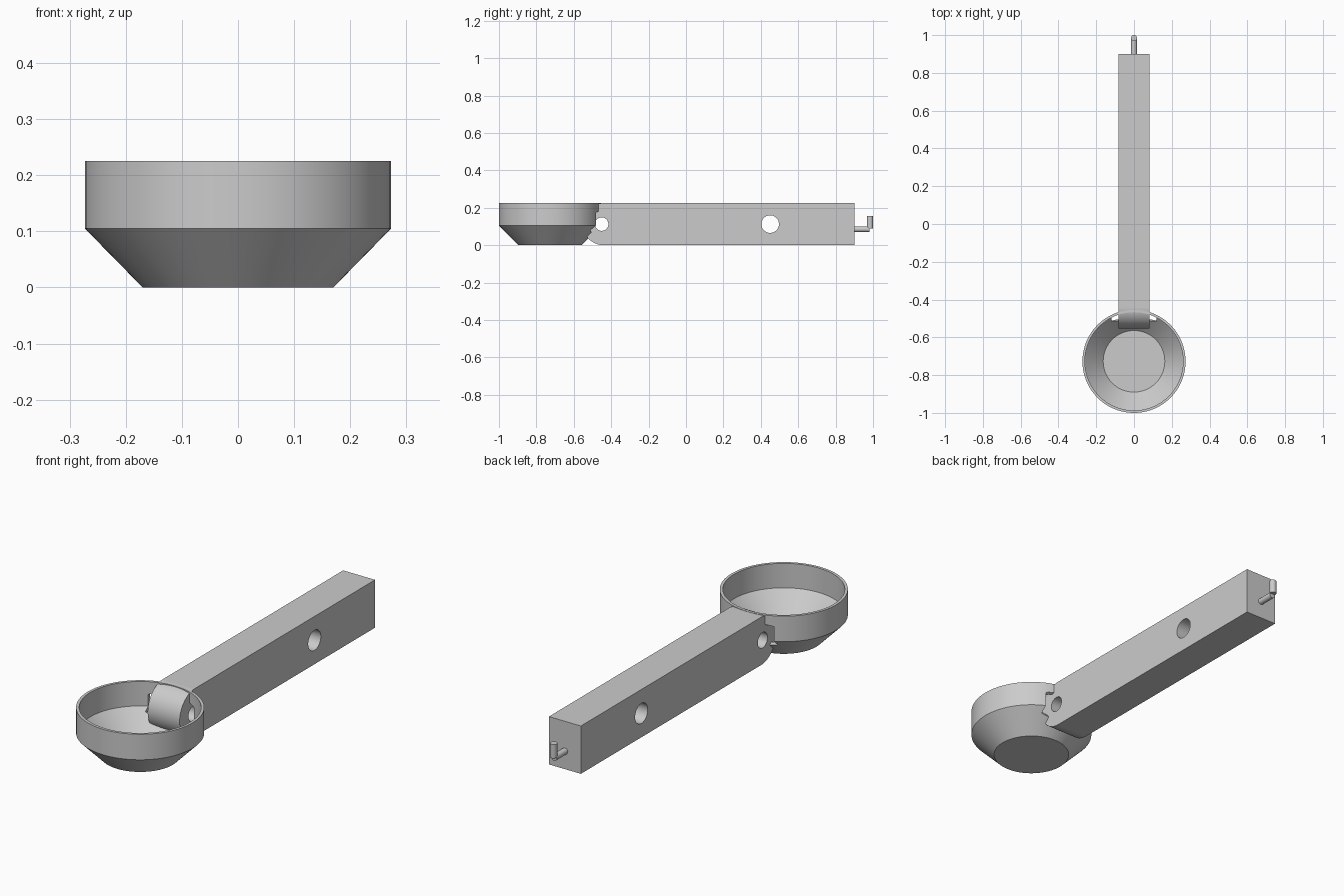
import bpy
import bmesh
from math import sin, cos, pi, radians
from mathutils import Matrix

cube = bpy.data.objects.get("Cube")
if cube:
    bpy.data.objects.remove(cube, do_unlink=True)

grey = bpy.data.materials.new("plain grey")
grey.use_nodes = True
grey.diffuse_color = (0.6, 0.6, 0.6, 1)
grey.node_tree.nodes["Principled BSDF"].inputs["Base Color"].default_value = (0.6, 0.6, 0.6, 1)


def finish(name, bm):
    bmesh.ops.recalc_face_normals(bm, faces=bm.faces[:])
    mesh = bpy.data.meshes.new(name)
    bm.to_mesh(mesh)
    bm.free()
    mesh.materials.append(grey)
    obj = bpy.data.objects.new(name, mesh)
    bpy.context.collection.objects.link(obj)
    return obj


def rod(name, centre, radius, length, axis, segments=48):
    bm = bmesh.new()
    turn = Matrix.Identity(4) if axis == "Z" else Matrix.Rotation(pi / 2, 4, "Y" if axis == "X" else "X")
    bmesh.ops.create_cone(bm, cap_ends=True, segments=segments, radius1=radius, radius2=radius,
                          depth=length, matrix=Matrix.Translation(centre) @ turn)
    return finish(name, bm)


def activate(obj):
    bpy.ops.object.select_all(action="DESELECT")
    obj.select_set(True)
    bpy.context.view_layer.objects.active = obj


def cut(obj, cutter):
    cutter.hide_render = True
    mod = obj.modifiers.new("cut", "BOOLEAN")
    mod.operation = "DIFFERENCE"
    mod.solver = "EXACT"
    mod.object = cutter
    activate(obj)
    bpy.ops.object.modifier_apply(modifier=mod.name)
    bpy.data.objects.remove(cutter, do_unlink=True)


def smooth(obj):
    activate(obj)
    bpy.ops.object.shade_smooth_by_angle(angle=radians(30))
    mod = obj.modifiers.new("flat panels", "WEIGHTED_NORMAL")
    mod.keep_sharp = True


HINGE_Y, MID_Z, HEIGHT = -0.44, 0.1125, 0.225

# Hollow cup: turned profile with a conical bottom and straight rim
profile = [(0, 0), (0.17, 0), (0.273, 0.105), (0.273, HEIGHT),
           (0.26, HEIGHT), (0.26, 0.11), (0.163, 0.012), (0, 0.012)]
bm = bmesh.new()
verts = [bm.verts.new((r, 0, z)) for r, z in profile]
edges = [bm.edges.new(pair) for pair in zip(verts, verts[1:])]
bmesh.ops.spin(bm, geom=verts + edges, cent=(0, 0, 0), axis=(0, 0, 1),
               angle=2 * pi, steps=96, use_duplicate=False)
bmesh.ops.remove_doubles(bm, verts=bm.verts[:], dist=0.0005)
bmesh.ops.translate(bm, verts=bm.verts[:], vec=(0, -0.727, 0))
cup = finish("cup", bm)
cut(cup, rod("hinge_clearance", (0, -0.45, MID_Z), 0.07, 0.24, "X"))
smooth(cup)

# Square handle with a rounded end reaching into the cup
bm = bmesh.new()
outline = [(0.9, 0), (0.9, HEIGHT)]
for i in range(33):
    a = pi / 2 + pi * i / 32
    outline.append((HINGE_Y + MID_Z * cos(a), MID_Z + MID_Z * sin(a)))
side = bm.faces.new([bm.verts.new((-0.083, y, z)) for y, z in outline])
extruded = bmesh.ops.extrude_face_region(bm, geom=[side])["geom"]
bmesh.ops.translate(bm, vec=(0.166, 0, 0),
                    verts=[v for v in extruded if isinstance(v, bmesh.types.BMVert)])
handle = finish("handle", bm)
for y, radius in ((-0.451, 0.036), (0.45, 0.047)):
    cut(handle, rod("pin_hole", (0, y, MID_Z), radius, 0.5, "X"))
smooth(handle)

# Small upturned hook at the back end
smooth(rod("hook_arm", (0, 0.935, 0.085), 0.015, 0.09, "Y", 32))
smooth(rod("hook_tip", (0, 0.984, 0.1225), 0.016, 0.065, "Z", 32))
